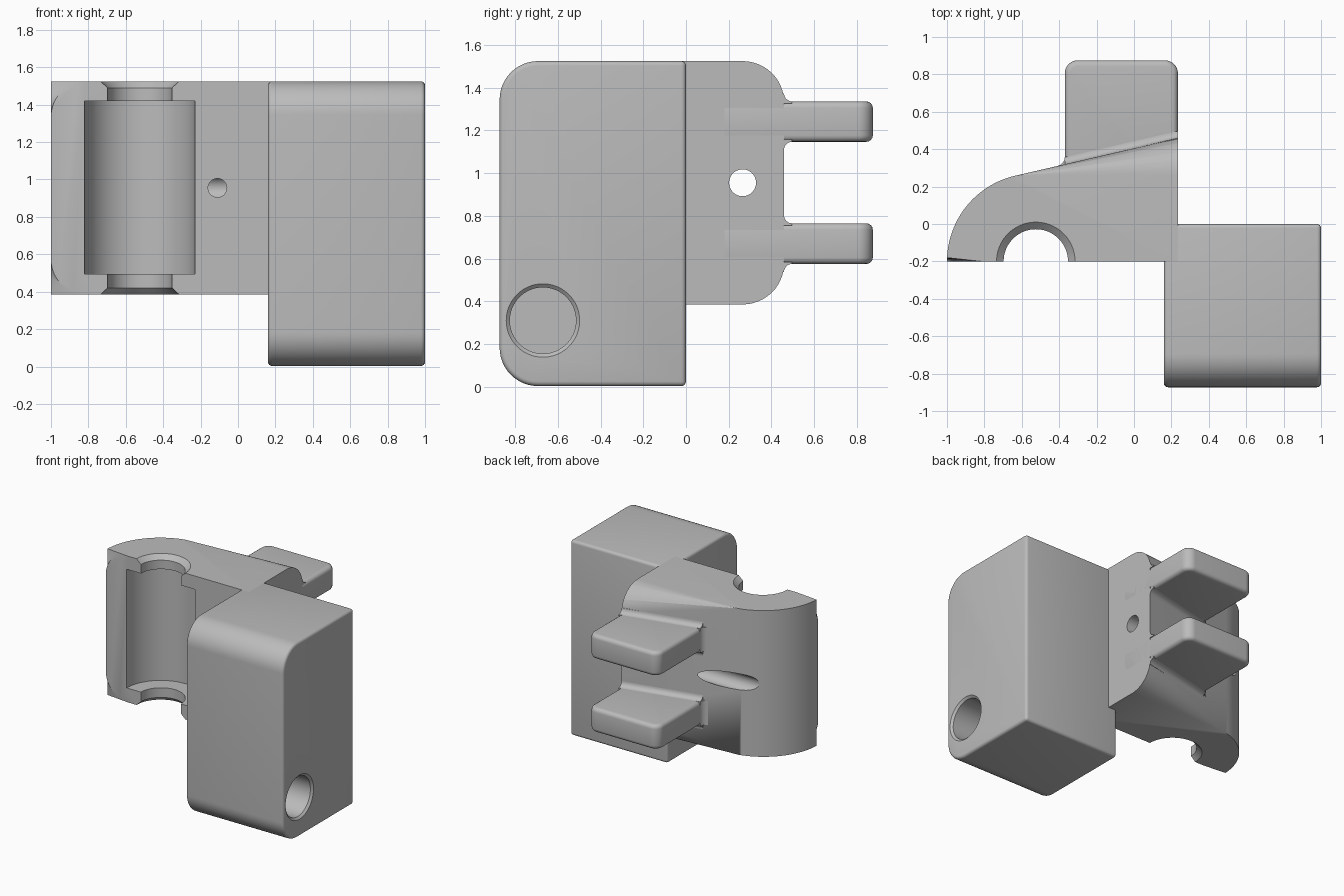
import bpy, bmesh, math
from mathutils import Matrix, Vector

if "Cube" in bpy.data.objects:
    bpy.data.objects.remove(bpy.data.objects["Cube"], do_unlink=True)

# Single plain material
GREY = (0.5, 0.5, 0.5, 1)
grey = bpy.data.materials.new("plain grey")
grey.use_nodes = True
grey.diffuse_color = GREY
grey.node_tree.nodes["Principled BSDF"].inputs["Base Color"].default_value = GREY


def finish(bm, name):
    bmesh.ops.recalc_face_normals(bm, faces=bm.faces[:])
    mesh = bpy.data.meshes.new(name)
    bm.to_mesh(mesh)
    bm.free()
    mesh.materials.append(grey)
    obj = bpy.data.objects.new(name, mesh)
    bpy.context.collection.objects.link(obj)
    return obj


def activate(obj):
    bpy.ops.object.select_all(action='DESELECT')
    obj.select_set(True)
    bpy.context.view_layer.objects.active = obj


def smooth(obj):
    activate(obj)
    bpy.ops.object.shade_smooth_by_angle(angle=math.radians(30))


def cut(obj, cutter):
    activate(obj)
    mod = obj.modifiers.new("cut", 'BOOLEAN')
    mod.operation = 'DIFFERENCE'
    mod.solver = 'EXACT'
    mod.object = cutter
    bpy.ops.object.modifier_apply(modifier=mod.name)
    bpy.data.objects.remove(cutter, do_unlink=True)


def prism(start, end):
    """Solid between two matching outlines."""
    bm = bmesh.new()
    a = [bm.verts.new(p) for p in start]
    b = [bm.verts.new(p) for p in end]
    n = len(a)
    bm.faces.new(a)
    bm.faces.new(b[::-1])
    for i in range(n):
        j = (i + 1) % n
        bm.faces.new((a[i], b[i], b[j], a[j]))
    return bm


def lathe(profile, origin, axis, name, sides=64):
    """Closed turned solid; profile is (radius, distance along axis)."""
    bm = bmesh.new()
    turn = Vector((0, 0, 1)).rotation_difference(Vector(axis)).to_matrix()
    rings = []
    for r, t in profile:
        ring = []
        for i in range(sides):
            w = math.tau * i / sides
            p = Vector((r * math.cos(w), r * math.sin(w), t))
            ring.append(bm.verts.new(turn @ p + Vector(origin)))
        rings.append(ring)
    for a, b in zip(rings, rings[1:]):
        for i in range(sides):
            j = (i + 1) % sides
            bm.faces.new((a[i], a[j], b[j], b[i]))
    bm.faces.new(rings[0][::-1])
    bm.faces.new(rings[-1])
    return finish(bm, name)


def rounded_box(lo, hi, name, big_rule, big, small):
    """Box with chosen edges strongly rounded, the rest slightly."""
    lo, hi = Vector(lo), Vector(hi)
    bm = bmesh.new()
    bmesh.ops.create_cube(bm, size=1, matrix=Matrix.Translation((lo + hi) / 2)
                          @ Matrix.Diagonal((*(hi - lo), 1)))
    edges = [e for e in bm.edges if big_rule(*(v.co for v in e.verts))]
    bmesh.ops.bevel(bm, geom=edges, offset=big, segments=12, profile=0.5,
                    affect='EDGES')
    sharp = [e for e in bm.edges if e.calc_face_angle() > 1]
    bmesh.ops.bevel(bm, geom=sharp, offset=small, segments=4, profile=0.5,
                    affect='EDGES')
    return finish(bm, name)


# Clamp body: round end running tangent into a slanted back
CX, CY, R = -0.53, -0.2, 0.47
LOW, TOP, SIDE = 0.385, 1.525, 0.235
SLOPE = math.tan(math.radians(13))
arc_end = math.radians(103)
outline = []
for i in range(33):
    w = math.pi + (arc_end - math.pi) * i / 32
    outline.append((CX + R * math.cos(w), CY + R * math.sin(w)))
tangent = Vector(outline[-1])


def back(x):
    return tangent.y + (x - tangent.x) * SLOPE


outline += [(SIDE, back(SIDE)), (SIDE, CY)]
bm = prism([(x, y, LOW) for x, y in outline], [(x, y, TOP) for x, y in outline])
rim = [e for e in bm.edges
       if abs(e.verts[0].co.z - e.verts[1].co.z) < 0.001
       and abs(e.verts[0].co.x - e.verts[1].co.x) > 0.0001
       and max(v.co.y for v in e.verts) > CY + 0.001]
bmesh.ops.bevel(bm, geom=rim, offset=0.19, segments=12, profile=0.5,
                affect='EDGES', clamp_overlap=False)
body = finish(bm, "clamp_body")

# Half-round seat with narrower chamfered openings
cut(body, lathe([(0.23, LOW - 0.02), (0.21, LOW), (0.172, LOW + 0.035),
                 (0.172, 0.495), (0.295, 0.495), (0.295, 1.42),
                 (0.172, 1.42), (0.172, TOP - 0.035), (0.21, TOP),
                 (0.23, TOP + 0.02)], (-0.525, CY, 0), (0, 0, 1), "seat_cutter", 96))
# Cross hole that breaks out through the slanted back
cut(body, lathe([(0.063, -1.2), (0.063, 0.5)], (0, 0.265, 0.955),
                (1, 0, 0), "cross_hole_cutter", 48))
# Small front hole meeting the cross hole
cut(body, lathe([(0.05, -0.3), (0.05, 0.265)], (-0.11, 0, 0.955),
                (0, 1, 0), "front_hole_cutter", 32))
smooth(body)

# Large block with rounded front edges and a blind side hole
block = rounded_box((0.16, -0.873, 0.003), (1, 0, TOP), "main_block",
                    lambda a, b: a.y < -0.5 and b.y < -0.5 and abs(a.x - b.x) > 0.1,
                    0.18, 0.022)
cut(block, lathe([(0.155, 0.35), (0.155, 0.985), (0.172, 1), (0.19, 1.016)],
                 (0, -0.67, 0.31), (1, 0, 0), "side_hole_cutter"))
smooth(block)

# Two rear prongs with concave root fillets
LEFT = -0.37
F = 0.038
concave = [(F - F * math.cos(w), F - F * math.sin(w))
           for w in (math.pi / 2 * i / 6 for i in range(7))]
fillet = [(-0.02, F)] + concave + [(F, -0.01), (-0.02, -0.01)]
for name, z0, z1 in (("lower", 0.575, 0.765), ("upper", 1.147, 1.336)):
    prong = rounded_box((LEFT, 0.15, z0), (SIDE, 0.875, z1), name + "_prong",
                        lambda a, b: a.y > 0.5 and b.y > 0.5 and abs(a.z - b.z) > 0.1,
                        0.07, 0.03)
    smooth(prong)
    for side, z, s in (("under", z0, -1), ("over", z1, 1)):
        ends = [[(x, back(x) + d, z + s * h) for d, h in fillet]
                for x in (LEFT, SIDE)]
        smooth(finish(prism(*ends), f"{name}_prong_{side}_fillet"))
    ends = [[(LEFT - h, back(LEFT - h) + d, z) for d, h in fillet]
            for z in (z0, z1)]
    smooth(finish(prism(*ends), name + "_prong_side_fillet"))
